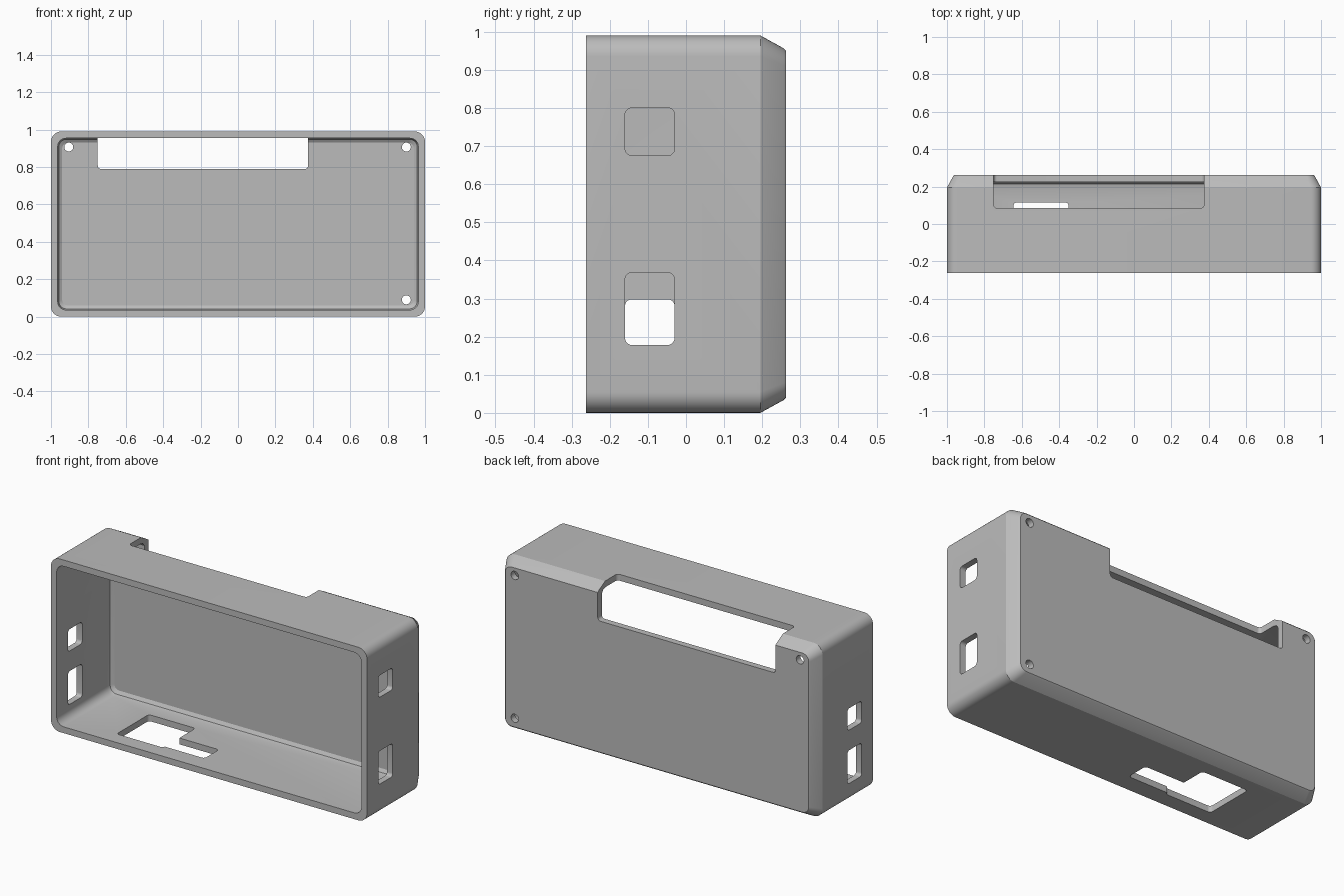
import bpy
import bmesh
import math
from mathutils import Vector, Matrix

old = bpy.data.objects.get("Cube")
if old:
    bpy.data.objects.remove(old, do_unlink=True)

MID = 0.495  # half the case height

grey = bpy.data.materials.new("plain_grey")
grey.use_nodes = True
grey.diffuse_color = (0.5, 0.5, 0.5, 1)
grey.node_tree.nodes["Principled BSDF"].inputs["Base Color"].default_value = (0.5, 0.5, 0.5, 1)


def make_object(name, bm):
    bmesh.ops.recalc_face_normals(bm, faces=bm.faces)
    mesh = bpy.data.meshes.new(name)
    bm.to_mesh(mesh)
    bm.free()
    mesh.materials.append(grey)
    obj = bpy.data.objects.new(name, mesh)
    bpy.context.collection.objects.link(obj)
    return obj


def rounded_ring(bm, y, inset, radius, segments=8):
    """Rounded rectangle in the xz plane, inset from the case outline."""
    verts = []
    w, h = 1 - inset - radius, MID - inset - radius
    for corner, (sx, sz) in enumerate([(1, 1), (-1, 1), (-1, -1), (1, -1)]):
        for i in range(segments + 1):
            a = math.pi / 2 * (corner + i / segments)
            verts.append(bm.verts.new((sx * w + radius * math.cos(a), y,
                                       MID + sz * h + radius * math.sin(a))))
    return verts


def box_cutter(low, high, radius=0.018):
    low, high = Vector(low), Vector(high)
    bm = bmesh.new()
    bmesh.ops.create_cube(bm, size=1, matrix=Matrix.Translation((low + high) / 2)
                          @ Matrix.Diagonal((high - low).to_4d()))
    bmesh.ops.bevel(bm, geom=bm.edges[:], offset=radius, segments=5,
                    profile=0.5, affect='EDGES')
    return make_object("cutter", bm)


def screw_cutter(x, z):
    bm = bmesh.new()
    bmesh.ops.create_cone(bm, cap_ends=True, segments=24, radius1=0.024,
                          radius2=0.024, depth=0.3,
                          matrix=Matrix.Translation((x, 0.25, z))
                          @ Matrix.Rotation(math.pi / 2, 4, 'X'))
    return make_object("cutter", bm)


# Hollow case: outer skin to the chamfered back, then the inner skin
bm = bmesh.new()
outer = [(-0.262, 0, 0.055), (0.195, 0, 0.055), (0.255, 0.033, 0.045), (0.262, 0.04, 0.04)]
inner = [(-0.262, 0.036, 0.045), (0.19, 0.036, 0.045), (0.213, 0.042, 0.04), (0.225, 0.06, 0.03)]
rings = [rounded_ring(bm, *spec) for spec in outer[::-1] + inner]
for a, b in zip(rings, rings[1:]):
    for i in range(len(a)):
        j = (i + 1) % len(a)
        bm.faces.new((a[i], a[j], b[j], b[i]))
bm.faces.new(rings[0])
bm.faces.new(rings[-1])
case = make_object("case_shell", bm)

# Display slot wrapping over the back and top
cutters = [box_cutter((-0.75, 0.085, 0.79), (0.375, 0.5, 1.2))]

# Side ports, at different heights on each end
for side, ports in ((1, [(0.675, 0.8), (0.178, 0.368)]),
                    (-1, [(0.413, 0.538), (0.108, 0.298)])):
    for bottom, top in ports:
        cutters.append(box_cutter((side - 0.2, -0.16, bottom), (side + 0.2, -0.03, top)))

# Stepped opening in the floor
cutters.append(box_cutter((-0.645, -0.175, -0.2), (-0.35, 0.115, 0.2)))
cutters.append(box_cutter((-0.5, -0.16, -0.2), (-0.1, -0.03, 0.2)))

# Three screw holes in the back corners
for x, z in ((-0.905, 0.907), (0.9, 0.907), (0.9, 0.09)):
    cutters.append(screw_cutter(x, z))

bpy.ops.object.select_all(action='DESELECT')
bpy.context.view_layer.objects.active = case
case.select_set(True)
for cutter in cutters:
    cutter.hide_render = True
    mod = case.modifiers.new("cut", 'BOOLEAN')
    mod.operation = 'DIFFERENCE'
    mod.solver = 'EXACT'
    mod.object = cutter
    bpy.ops.object.modifier_apply(modifier=mod.name)
    bpy.data.objects.remove(cutter, do_unlink=True)

bpy.ops.object.shade_smooth_by_angle(angle=math.radians(24))
